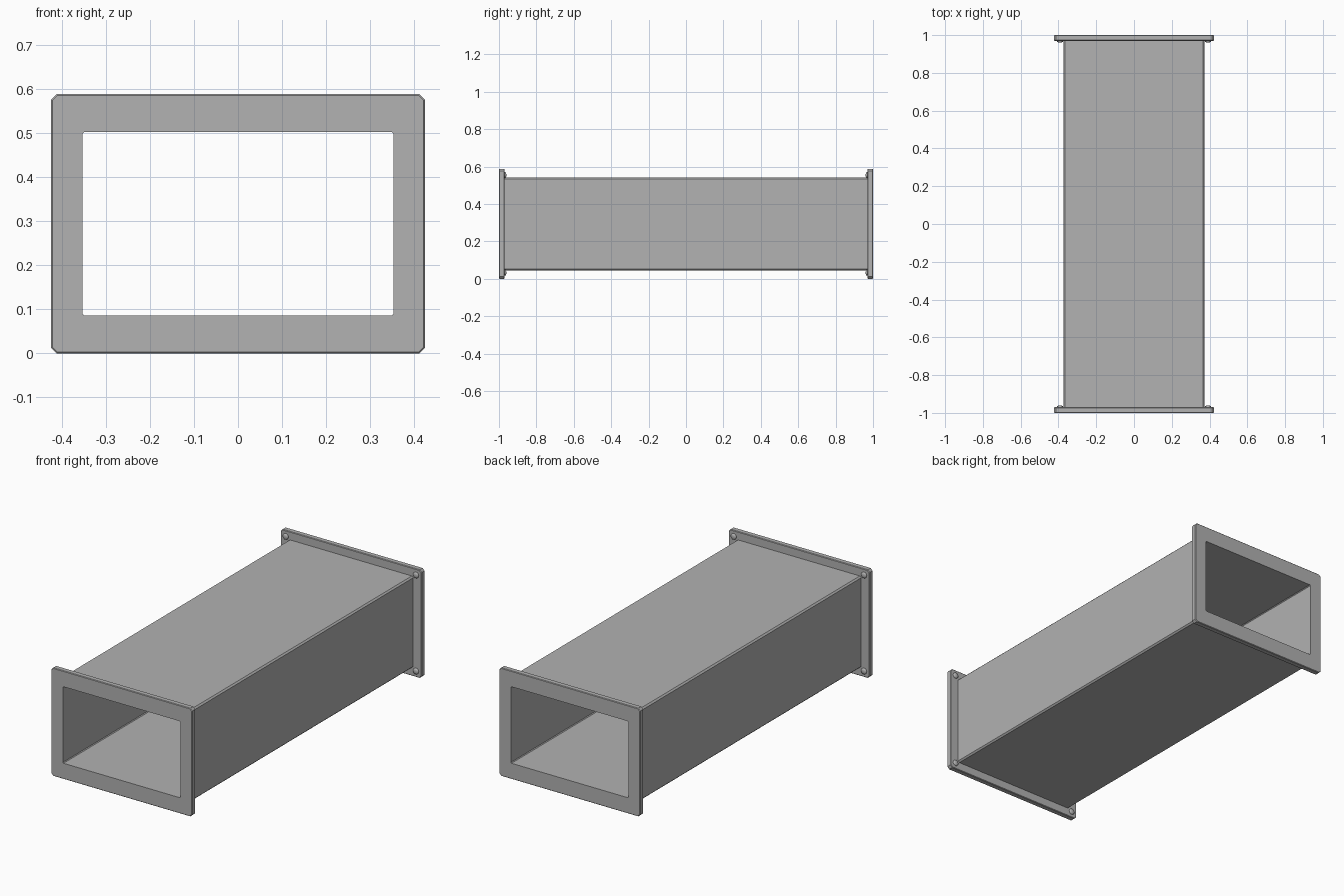
import bpy, bmesh, math

if "Cube" in bpy.data.objects:
    bpy.data.objects.remove(bpy.data.objects["Cube"])

CZ = 0.294                      # height of the duct's centre line
OPEN = (0.353, 0.208, 0.004)    # half width, half height, corner cut of the opening
BODY = (0.374, 0.249, 0.008)    # outer duct section
RIM = (0.424, 0.294, 0.012)     # flange outline
FACE = (0.421, 0.291, 0.011)    # flange outline inside its edge bevel
BACK = 0.97                     # y of the flange's inner side

GREY = bpy.data.materials.new("dark_grey_metal")
GREY.diffuse_color = (0.445, 0.445, 0.445, 1)
GREY.use_nodes = True
GREY.node_tree.nodes["Principled BSDF"].inputs["Base Color"].default_value = GREY.diffuse_color


def section(bm, size, y):
    """Rectangle with cut corners in the xz plane."""
    w, h, c = size
    pts = [(w, h - c), (w - c, h), (c - w, h), (-w, h - c),
           (-w, c - h), (c - w, -h), (w - c, -h), (w, c - h)]
    return [bm.verts.new((x, y, CZ + z)) for x, z in pts]


def loft(bm, rings):
    loops = [section(bm, s, y) for s, y in rings]
    for a, b in zip(loops, loops[1:]):
        for i in range(8):
            j = (i + 1) % 8
            bm.faces.new((a[i], a[j], b[j], b[i]))


def finish(name, bm, angle):
    bmesh.ops.remove_doubles(bm, verts=bm.verts, dist=1e-5)
    bmesh.ops.recalc_face_normals(bm, faces=bm.faces)
    me = bpy.data.meshes.new(name)
    bm.to_mesh(me)
    bm.free()
    me.materials.append(GREY)
    ob = bpy.data.objects.new(name, me)
    bpy.context.collection.objects.link(ob)
    bpy.ops.object.select_all(action='DESELECT')
    ob.select_set(True)
    bpy.context.view_layer.objects.active = ob
    bpy.ops.object.shade_smooth_by_angle(angle=math.radians(angle))
    return ob


# Duct walls: outer skin and inner lining, joined at thin end faces
bm = bmesh.new()
loft(bm, [(OPEN, -BACK), (BODY, -BACK), (BODY, BACK), (OPEN, BACK), (OPEN, -BACK)])
finish("duct_body", bm, 30)

for side, label in ((-1, "front"), (1, "back")):
    # End flange with bevelled outer edges
    bm = bmesh.new()
    loft(bm, [(OPEN, side * BACK), (OPEN, side), (FACE, side),
              (RIM, side * 0.997), (RIM, side * (BACK + 0.003)), (FACE, side * BACK),
              (BODY, side * BACK)])
    finish(label + "_flange", bm, 30)

    # Domed bolt heads at the flange corners, facing the duct
    for sx in (-1, 1):
        for sz in (-1, 1):
            bm = bmesh.new()
            prev = None
            for r, d in ((0.016, 0.0), (0.016, 0.004), (0.013, 0.007), (0.007, 0.009)):
                ring = []
                for k in range(16):
                    a = math.tau * k / 16
                    ring.append(bm.verts.new((sx * 0.392 + r * math.cos(a),
                                              side * (BACK - d),
                                              CZ + sz * 0.261 + r * math.sin(a))))
                if prev:
                    for k in range(16):
                        m = (k + 1) % 16
                        bm.faces.new((prev[k], prev[m], ring[m], ring[k]))
                prev = ring
            bm.faces.new(prev)
            height = "upper" if sz > 0 else "lower"
            hand = "right" if sx > 0 else "left"
            finish(f"{label}_{height}_{hand}_bolt", bm, 50)
